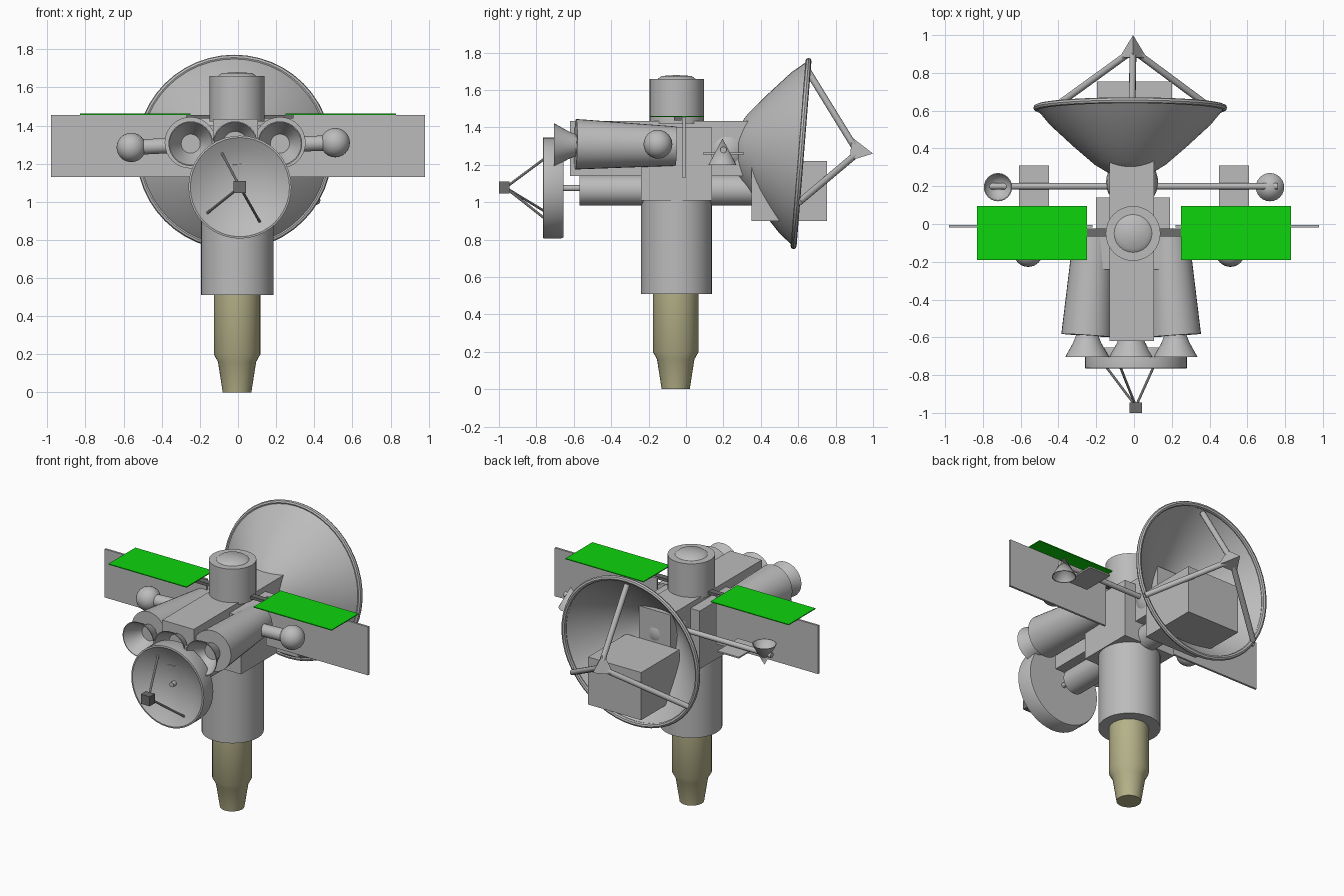
import bpy
import bmesh
import math
from mathutils import Vector

if "Cube" in bpy.data.objects:
    bpy.data.objects.remove(bpy.data.objects["Cube"], do_unlink=True)


def material(name, rgb):
    m = bpy.data.materials.new(name)
    m.use_nodes = True
    m.diffuse_color = (*rgb, 1)
    m.node_tree.nodes["Principled BSDF"].inputs["Base Color"].default_value = (*rgb, 1)
    return m


GREY = material("hull grey", (0.5, 0.5, 0.5))
DARK = material("dark grey", (0.15, 0.15, 0.15))
KHAKI = material("khaki", (0.46, 0.44, 0.25))
GREEN = material("panel green", (0.004, 0.66, 0.004))


def finish(name, bm, mat, smooth=True):
    bmesh.ops.remove_doubles(bm, verts=bm.verts, dist=0.0001)
    bmesh.ops.recalc_face_normals(bm, faces=bm.faces)
    me = bpy.data.meshes.new(name)
    bm.to_mesh(me)
    bm.free()
    me.materials.append(mat)
    ob = bpy.data.objects.new(name, me)
    bpy.context.collection.objects.link(ob)
    if smooth:
        bpy.ops.object.select_all(action="DESELECT")
        ob.select_set(True)
        bpy.context.view_layer.objects.active = ob
        bpy.ops.object.shade_smooth_by_angle(angle=math.radians(35))
    return ob


def box(name, lo, hi, mat=GREY):
    bm = bmesh.new()
    bmesh.ops.create_cube(bm, size=1)
    for v in bm.verts:
        v.co = [a + (b - a) * (c + 0.5) for a, b, c in zip(lo, hi, v.co)]
    return finish(name, bm, mat, False)


def lathe(name, origin, axis, profile, mat=GREY, sides=32):
    """Turn a profile of (radius, distance) pairs about an axis."""
    turn = Vector(axis).to_track_quat("Z", "Y")
    bm = bmesh.new()
    rings = []
    for r, h in profile:
        ring = []
        for i in range(sides):
            a = math.pi / 2 + math.tau * i / sides
            local = Vector((r * math.cos(a), r * math.sin(a), h))
            ring.append(bm.verts.new(Vector(origin) + turn @ local))
        rings.append(ring)
    for a, b in zip(rings, rings[1:]):
        for i in range(sides):
            j = (i + 1) % sides
            bm.faces.new((a[i], a[j], b[j], b[i]))
    return finish(name, bm, mat, sides > 6)


def rod(name, p, q, r1, r2=None, mat=GREY, sides=32):
    d = Vector(q) - Vector(p)
    r2 = r1 if r2 is None else r2
    return lathe(name, p, d, [(0, 0), (r1, 0), (r2, d.length), (0, d.length)], mat, sides)


def ball(name, centre, r):
    arc = [math.pi * i / 12 for i in range(13)]
    return lathe(name, centre, (0, 0, 1), [(r * math.sin(a), -r * math.cos(a)) for a in arc])


# Central column
CX, CY = -0.005, -0.05
lathe("tail_nozzle", (CX, CY - 0.005, 0), (0, 0, 1),
      [(0, 0), (0.075, 0), (0.1, 0.16), (0.122, 0.2), (0.122, 0.52), (0, 0.52)], KHAKI)
rod("main_column", (CX, CY, 0.51), (CX, CY, 1.02), 0.19)
box("core_block", (-0.2, -0.24, 1.01), (0.19, 0.14, 1.4))
box("long_beam", (-0.13, -0.62, 1.14), (0.105, 0.35, 1.435))
lathe("top_drum", (CX, CY, 1.42), (0, 0, 1),
      [(0, 0), (0.145, 0), (0.145, 0.24), (0.1, 0.24), (0.08, 0.255), (0, 0.26)])
rod("lower_tube", (0, -0.57, 1.065), (0, 0.36, 1.065), 0.082)
rod("front_dish_shaft", (0.01, -0.72, 1.075), (0.01, -0.56, 1.075), 0.016)

# Solar panels, upright and flat
box("panel_bar", (-0.27, -0.065, 1.436), (0.29, -0.025, 1.455), DARK)
for side, s in (("left", 1), ("right", -1)):
    x0, x1 = sorted((s * 0.22, s * 0.98))
    box(side + "_upright_panel", (x0, -0.018, 1.13), (x1, -0.004, 1.455))
    x0, x1 = sorted((s * 0.25, s * 0.83))
    box(side + "_green_panel", (x0, -0.19, 1.456), (x1, 0.095, 1.462), GREEN)

# Telescopes with globes at their sides
for side, s, gx, gz in (("left", 1, 0.51, 1.31), ("right", -1, -0.56, 1.285)):
    off = -0.015
    rod(side + "_telescope", (s * 0.2 + off, -0.055, 1.3),
        (s * 0.235 + off, -0.59, 1.31), 0.105, 0.135)
    rod(side + "_globe_arm", (s * 0.25, -0.15, 1.3), (gx, -0.15, gz), 0.04)
    ball(side + "_globe", (gx, -0.15, gz), 0.077)

# Open bells at the front
for name, x in (("left", 0.22), ("middle", -0.015), ("right", -0.248)):
    lathe(name + "_bell", (x, -0.58, 1.305), (0, -1, 0),
          [(0, 0), (0.055, 0), (0.075, 0.05), (0.117, 0.125), (0.112, 0.125),
           (0.07, 0.05), (0.05, 0.015), (0, 0.015)])

# Front dish and its feed
FD = (0.01, -0.655, 1.077)
lathe("front_dish", FD, (0, -1, 0),
      [(0, 0), (0.265, 0), (0.27, 0.01), (0.27, 0.108), (0.26, 0.11),
       (0.2, 0.075), (0.12, 0.047), (0.05, 0.036), (0, 0.034)], sides=40)
box("front_feed", (-0.023, -1.0, 1.046), (0.043, -0.945, 1.11), DARK)
for i, (x, z) in enumerate(((-0.087, 1.26), (-0.175, 0.93), (0.12, 0.885))):
    rod("front_feed_leg_%d" % (i + 1), (x, -0.72, z), (0.01, -0.965, 1.078), 0.007, sides=10)

# Main dish, facing back and slightly down
RIM = Vector((-0.02, 0.615, 1.26))
AXIS = Vector((0, 0.997, -0.08)).normalized()
shell = [(0.5, 0), (0.43, -0.085), (0.3, -0.205), (0.19, -0.3), (0.1, -0.355), (0, -0.375)]
inner = [(max(r - 0.008, 0), h + 0.008) for r, h in reversed(shell)]
lathe("main_dish", RIM, AXIS, shell + inner[:-1] + [(0.49, 0), (0.5, 0)], sides=48)
hoop = [(0.497 + 0.016 * math.cos(a), 0.016 * math.sin(a))
        for a in (math.tau * i / 8 for i in range(9))]
lathe("main_dish_rim", RIM, AXIS, hoop, sides=48)
ball("main_dish_hub", (-0.01, 0.22, 1.275), 0.138)
box("dish_box", (-0.195, 0.35, 0.9), (0.2, 0.755, 1.22))
rod("main_feed", (-0.005, 0.88, 1.265), (-0.005, 1.0, 1.26), 0.085, 0, sides=3)
for i, (x, y, z) in enumerate(((-0.01, 0.64, 1.72), (0.42, 0.605, 1.0), (-0.44, 0.605, 1.0))):
    rod("main_feed_leg_%d" % (i + 1), (x, y, z), (-0.005, 0.92, 1.265), 0.018, sides=12)

# Cross boom with plates and a small horn at each end, one up and one down
rod("cross_boom", (-0.78, 0.2, 1.28), (0.76, 0.2, 1.28), 0.017, sides=12)
for side, s in (("left", 1), ("right", -1)):
    lathe(side + "_horn", (s * 0.72, 0.195, 1.27 + s * 0.07), (0, 0, -s),
          [(0, 0), (0.075, 0.14), (0.07, 0.14), (0, 0.015)], sides=24)
    x0, x1 = sorted((s * 0.45, s * 0.61))
    box(side + "_boom_plate", (x0, 0.09, 1.255), (x1, 0.31, 1.265))
